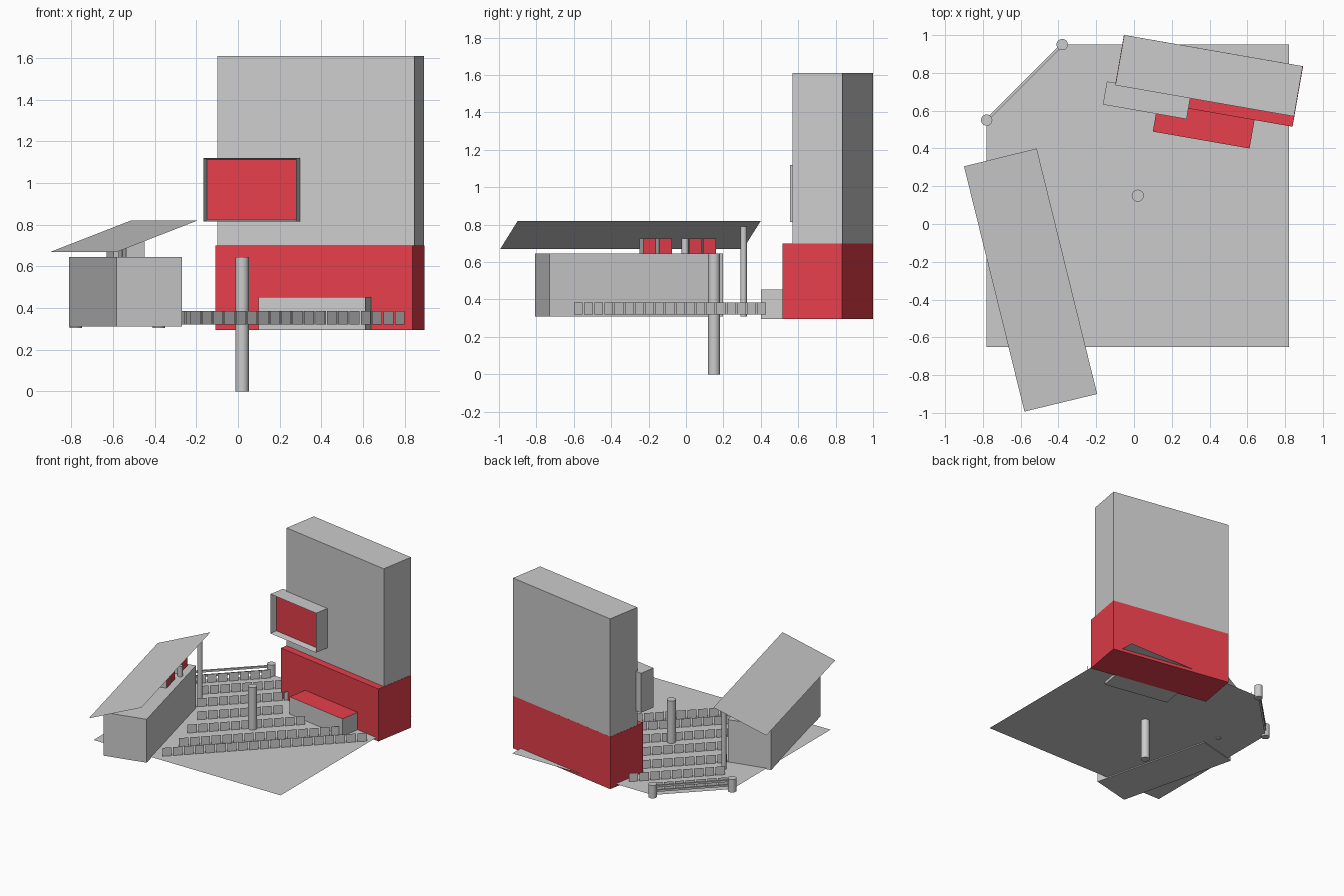
import bpy, bmesh, math
from mathutils import Vector

if "Cube" in bpy.data.objects:
    bpy.data.objects.remove(bpy.data.objects["Cube"])

red = bpy.data.materials.new("red")
red.diffuse_color = (0.8, 0.05, 0.07, 1)
red.use_nodes = True
red.node_tree.nodes["Principled BSDF"].inputs["Base Color"].default_value = red.diffuse_color


def mesh_object(name, bm, mat=None):
    me = bpy.data.meshes.new(name)
    bm.to_mesh(me)
    bm.free()
    ob = bpy.data.objects.new(name, me)
    bpy.context.collection.objects.link(ob)
    if mat:
        me.materials.append(mat)
    return ob


def sheet(name, points):
    bm = bmesh.new()
    bm.faces.new([bm.verts.new(p) for p in points])
    return mesh_object(name, bm)


def box(name, x, y, z0, z1, w, d, deg=0, mat=None):
    bm = bmesh.new()
    bmesh.ops.create_cube(bm, size=1)
    bmesh.ops.scale(bm, vec=(w, d, z1 - z0), verts=bm.verts)
    ob = mesh_object(name, bm, mat)
    ob.location = (x, y, (z0 + z1) / 2)
    ob.rotation_euler.z = math.radians(deg)
    return ob


def cylinder(name, x, y, z0, z1, r):
    bpy.ops.mesh.primitive_cylinder_add(vertices=24, radius=r, depth=z1 - z0,
                                        location=(x, y, (z0 + z1) / 2))
    bpy.context.object.name = name
    bpy.ops.object.shade_smooth_by_angle()


def redden(ob, normal, recess=None):
    """Colour one face red, optionally sinking it behind a thin frame."""
    bm = bmesh.new()
    bm.from_mesh(ob.data)
    n = Vector(normal)
    face = max(bm.faces, key=lambda f: f.normal.dot(n))
    if recess:
        bmesh.ops.inset_region(bm, faces=[face], thickness=recess[0])
        bmesh.ops.translate(bm, verts=face.verts, vec=-n * recess[1])
    ob.data.materials.append(None)
    ob.data.materials.append(red)
    face.material_index = 1
    bm.to_mesh(ob.data)
    bm.free()


# Platform on a central column
FLOOR = 0.318
sheet("floor", [(x, y, FLOOR) for x, y in
                [(-0.78, -0.65), (0.82, -0.65), (0.82, 0.95), (-0.38, 0.95), (-0.78, 0.55)]])
cylinder("support_column", 0.02, 0.15, 0, 0.645, 0.032)

# Tall screen wall, its plinth, the stage and the side display
A = -9.9
box("screen_wall", 0.3975, 0.785, 0.70, 1.61, 0.96, 0.27, A)
box("wall_plinth", 0.393, 0.758, 0.295, 0.70, 0.963, 0.325, A, red)
redden(box("stage", 0.369, 0.521, 0.295, 0.452, 0.52, 0.155, A), (0, 0, 1))
redden(box("side_display", 0.0675, 0.655, 0.815, 1.12, 0.45, 0.124, A),
       (0, -1, 0), recess=(0.01, 0.05))

# Booth with sloping roof
B = 13.8
box("booth", -0.541, -0.305, 0.31, 0.645, 0.325, 0.957, B)
sheet("booth_roof", [(-0.9, 0.305, 0.67), (-0.58, -0.993, 0.67),
                     (-0.195, -0.90, 0.82), (-0.515, 0.40, 0.82)])
cylinder("roof_post", -0.54, 0.308, 0.31, 0.79, 0.017)
cylinder("booth_pipe", -0.49, -0.005, 0.645, 0.725, 0.018)

# Small boxes with red faces on top of the booth
for i, y in enumerate((-0.205, -0.12, 0.04, 0.115)):
    x = -0.54 - 0.246 * (y + 0.05)
    redden(box(f"booth_unit_{i + 1}", x, y, 0.645, 0.725, 0.09, 0.07, B), (1, 0, 0))

# Railing along the cut corner
for i, (x, y) in enumerate(((-0.78, 0.55), (-0.38, 0.95))):
    cylinder(f"rail_post_{i + 1}", x, y, 0.305, 0.405, 0.03)
for i, z in enumerate((0.35, 0.385)):
    box(f"rail_{i + 1}", -0.58, 0.75, z - 0.007, z + 0.007, 0.566, 0.014, 45)

# Diagonal rows of seat panels: first centre and number of panels
rows = [(-0.204, -0.576, 19), (-0.20, -0.375, 15), (-0.28, -0.16, 11),
        (-0.35, 0.06, 8), (-0.475, 0.236, 9), (-0.58, 0.41, 9), (-0.70, 0.55, 7)]
bm = bmesh.new()
h = 0.0235
for x0, y0, count in rows:
    for k in range(count):
        x, y = x0 + 0.0545 * k, y0 + 0.0545 * k
        bm.faces.new([bm.verts.new((x + s * h, y + s * h, z)) for s, z in
                      ((-1, 0.32), (1, 0.32), (1, 0.385), (-1, 0.385))])
mesh_object("seat_panels", bm)
